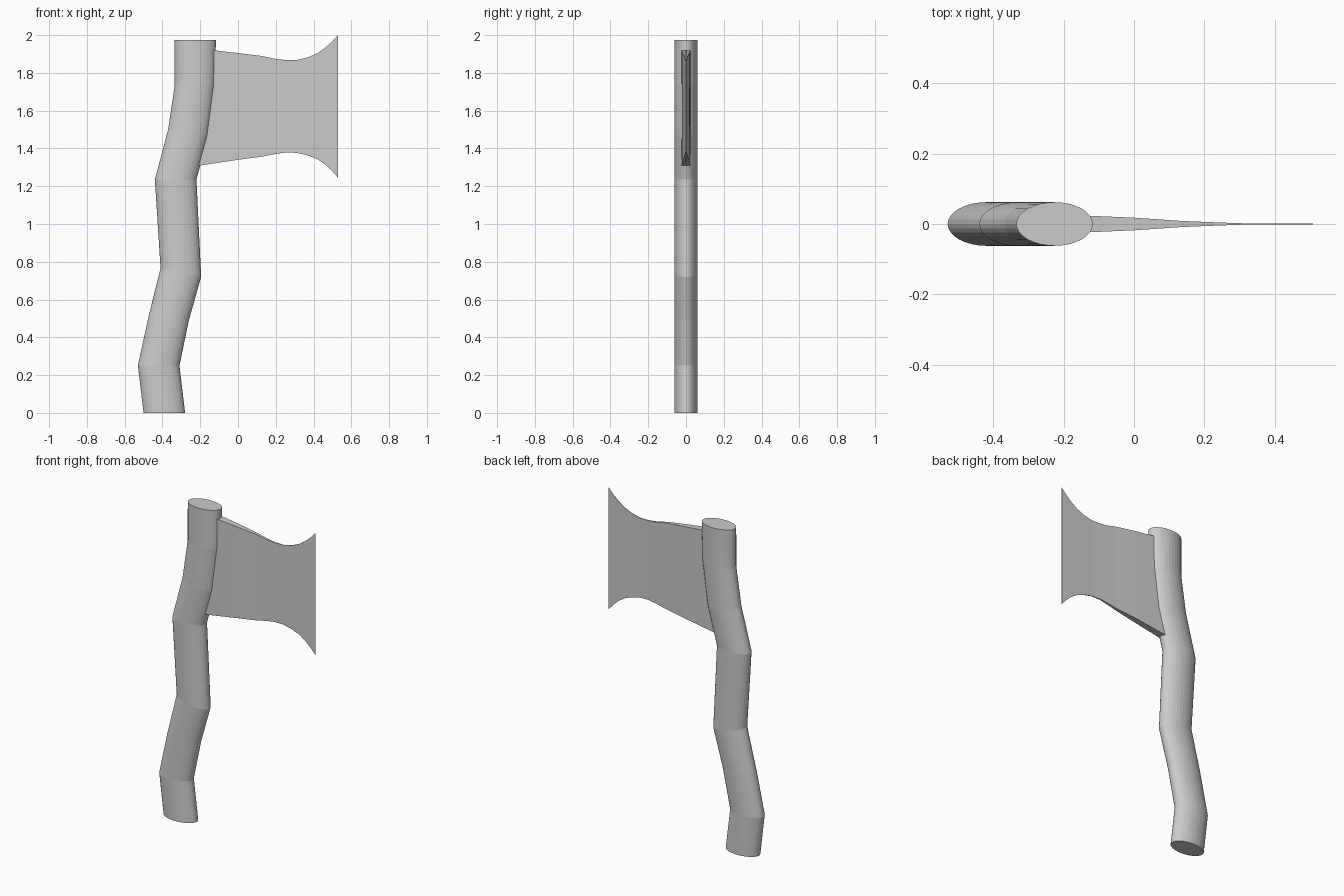
import bpy, bmesh, math


def loft(name, rings):
    """Skin a list of equal-length vertex rings and cap both ends."""
    bm = bmesh.new()
    loops = [[bm.verts.new(p) for p in ring] for ring in rings]
    n = len(loops[0])
    for a, b in zip(loops, loops[1:]):
        for i in range(n):
            j = (i + 1) % n
            bm.faces.new((a[i], a[j], b[j], b[i]))
    bm.faces.new(loops[0][::-1])
    bm.faces.new(loops[-1])
    bmesh.ops.recalc_face_normals(bm, faces=bm.faces)
    mesh = bpy.data.meshes.new(name)
    bm.to_mesh(mesh)
    bm.free()
    obj = bpy.data.objects.new(name, mesh)
    bpy.context.collection.objects.link(obj)
    return obj


# Bent oval handle: back edge (x, z) and front edge (x, z) of each ring
SIDES, HALF_DEPTH = 32, 0.062
handle_profile = [
    (-0.50, 0.00, -0.28, 0.00),
    (-0.53, 0.25, -0.31, 0.25),
    (-0.476, 0.50, -0.26, 0.49),
    (-0.41, 0.765, -0.195, 0.72),
    (-0.44, 1.235, -0.22, 1.235),
    (-0.37, 1.50, -0.157, 1.465),
    (-0.335, 1.735, -0.122, 1.735),
    (-0.335, 1.975, -0.117, 1.975),
]


def oval(x0, z0, x1, z1):
    ring = []
    for i in range(SIDES):
        a = 2 * math.pi * i / SIDES
        t = 0.5 + 0.5 * math.cos(a)
        ring.append((x0 + (x1 - x0) * t, HALF_DEPTH * math.sin(a), z0 + (z1 - z0) * t))
    return ring


loft("handle", [oval(*row) for row in handle_profile])

# Tapered flared blade: top x, bottom x, top z, bottom z, half thickness
blade_profile = [
    (-0.14, -0.225, 1.921, 1.306, 0.024),
    (0.00, 0.00, 1.905, 1.34, 0.018),
    (0.13, 0.13, 1.889, 1.357, 0.009),
    (0.20, 0.20, 1.874, 1.371, 0.006),
    (0.25, 0.25, 1.868, 1.378, 0.004),
    (0.31, 0.31, 1.868, 1.377, 0.002),
    (0.37, 0.37, 1.882, 1.363, 0.0018),
    (0.42, 0.42, 1.904, 1.343, 0.0015),
    (0.46, 0.46, 1.932, 1.316, 0.0012),
    (0.495, 0.495, 1.963, 1.284, 0.001),
    (0.53, 0.53, 2.00, 1.245, 0.0003),
]
loft("blade", [
    [(xt, -h, zt), (xt, h, zt), (xb, h, zb), (xb, -h, zb)]
    for xt, xb, zt, zb, h in blade_profile
])
